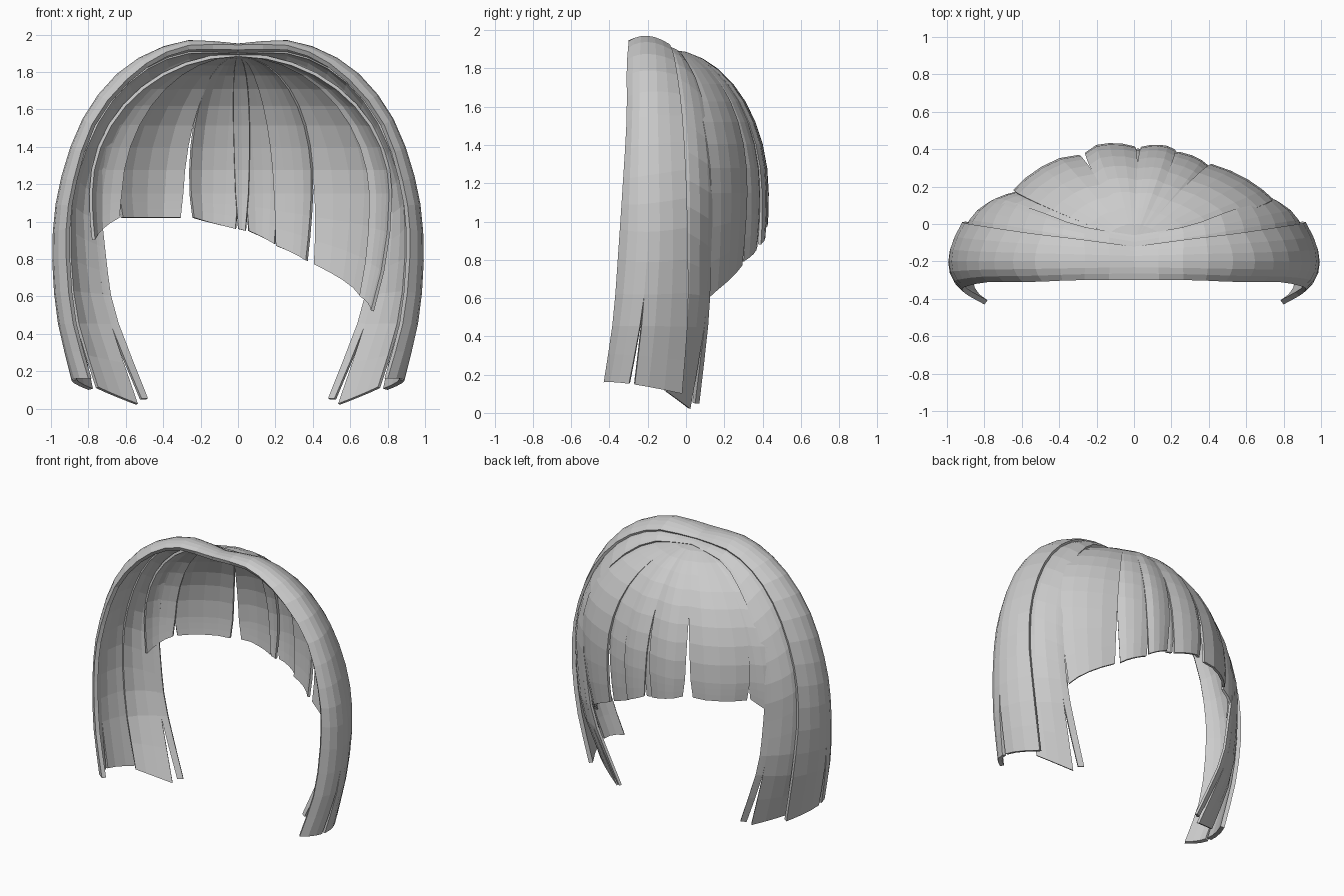
import bpy, bmesh, math
from mathutils import Vector

if "Cube" in bpy.data.objects:
    bpy.data.objects.remove(bpy.data.objects["Cube"])

hair = bpy.data.materials.new("hair grey")
hair.diffuse_color = (0.6, 0.6, 0.6, 1)
hair.use_nodes = True
hair.node_tree.nodes["Principled BSDF"].inputs["Base Color"].default_value = hair.diffuse_color


def along(points, s):
    """Catmull-Rom point at s (0..1) along a rail."""
    p = [Vector(q) for q in points]
    f = s * (len(p) - 1)
    i = min(int(f), len(p) - 2)
    t = f - i
    b, c = p[i], p[i + 1]
    a = p[i - 1] if i else 2 * b - c
    d = p[i + 2] if i + 2 < len(p) else 2 * c - b
    return 0.5 * (2 * b + (c - a) * t + (2 * a - 5 * b + 4 * c - d) * t * t
                  + (3 * b - a - 3 * c + d) * t ** 3)


def sheet(name, point, rows, cols, thick, mirror=False):
    """Thick strip of hair from point(u, s); u across, s from root to tip."""
    bm = bmesh.new()
    grid = [[bm.verts.new(point(c / cols, r / rows)) for c in range(cols + 1)]
            for r in range(rows + 1)]
    for r in range(rows):
        for c in range(cols):
            bm.faces.new((grid[r][c], grid[r + 1][c],
                          grid[r + 1][c + 1], grid[r][c + 1]))
    # Turn the faces away from the middle of the head
    bm.normal_update()
    mid = Vector((0, -0.15, 0.9))
    if sum((f.calc_center_median() - mid).dot(f.normal) for f in bm.faces) < 0:
        bmesh.ops.reverse_faces(bm, faces=bm.faces[:])
    mesh = bpy.data.meshes.new(name)
    bm.to_mesh(mesh)
    bm.free()
    mesh.materials.append(hair)
    ob = bpy.data.objects.new(name, mesh)
    bpy.context.collection.objects.link(ob)
    solid = ob.modifiers.new("thickness", 'SOLIDIFY')
    solid.thickness = thick
    solid.offset = -1
    if mirror:
        ob.modifiers.new("mirror", 'MIRROR')


def lock(name, rails, u0, u1, slit, start, thick):
    """Part of a side lock between u0 and u1; a slit opens beyond start."""
    def point(u, s):
        gap = slit * max(0, (s - start) / (1 - start))
        a = u0 + (gap if u0 > 0 else 0)
        b = u1 - (gap if u1 < 1 else 0)
        u = a + (b - a) * u
        p, q, r = (along(rail, s) for rail in rails)
        return (p * 2 * (u - 0.5) * (u - 1) + q * 4 * u * (1 - u)
                + r * 2 * u * (u - 0.5))
    sheet(name, point, 16, 3, thick, True)


# Outer side locks: front edge, crest and back edge, from parting to tip
outer = (
    [(0, -.30, 1.945), (.3, -.30, 1.935), (.55, -.31, 1.80), (.77, -.31, 1.54),
     (.885, -.33, 1.2), (.92, -.35, .9), (.89, -.38, .5), (.80, -.43, .16)],
    [(0, -.20, 1.95), (.3, -.2, 1.965), (.6, -.2, 1.83), (.82, -.2, 1.57),
     (.95, -.2, 1.22), (.993, -.2, .88), (.97, -.23, .5), (.89, -.28, .15)],
    [(0, -.12, 1.92), (.3, -.08, 1.92), (.55, -.05, 1.8), (.75, -.02, 1.57),
     (.88, 0, 1.25), (.92, .01, .9), (.88, .01, .5), (.80, -.02, .1)])
lock("outer_lock_front", outer, 0, 0.5, 0.045, 0.82, 0.028)
lock("outer_lock_back", outer, 0.5, 1, 0.03, 0.82, 0.028)

# Inner side locks, tucked under the outer ones
inner = (
    [(0, -.14, 1.915), (.3, -.1, 1.91), (.55, -.07, 1.79), (.75, -.05, 1.555),
     (.88, -.04, 1.22), (.91, -.04, .9), (.875, -.05, .5), (.76, -.1, .11)],
    [(0, -.10, 1.91), (.3, -.05, 1.895), (.54, 0, 1.76), (.73, .04, 1.5),
     (.84, .06, 1.17), (.84, .06, .85), (.79, .05, .5), (.645, -.03, .06)],
    [(0, -.06, 1.9), (.29, -.01, 1.86), (.51, .07, 1.7), (.67, .12, 1.44),
     (.735, .14, 1.12), (.71, .13, .8), (.66, .12, .5), (.49, .05, 0)])
lock("inner_lock", inner, 0, 0.85, 0.012, 0.88, 0.018)
wisp = (inner[0], inner[1], inner[2][:-1] + [(.49, .07, .05)])
lock("inner_lock_wisp", wisp, 0.85, 1, 0.05, 0.88, 0.018)

# Rounded cap of fringe strips around the +y side
EQUATOR = [(0, .415), (.2, .405), (.4, .33), (.65, .18), (.75, .13), (.9, -.03)]


def equator(x):
    a = abs(x)
    for (x0, y0), (x1, y1) in zip(EQUATOR, EQUATOR[1:]):
        if a <= x1 or x1 == .9:
            return Vector((x, y0 + (y1 - y0) * (a - x0) / (x1 - x0), 0))


def fringe(name, e0, z0, e1, z1, scale):
    def point(u, s):
        # Strips widen towards the crown so that the slits close
        grow = 0.06 * (1 - s)
        a = e0 - (grow if e0 > -0.7 else 0)
        b = e1 + (grow if e1 < 0.8 else 0)
        e = a + (b - a) * u
        tip = z0 + (z1 - z0) * u
        if s < 0.75:
            a = math.radians(1 + 89 * s / 0.75)
            r, z = math.sin(a), 1.15 + 0.75 * math.cos(a)
        else:
            z = 1.15 - (s - 0.75) / 0.25 * (1.15 - tip)
            r = 1 - 0.3 * (1.15 - z) ** 2
        bulge = 1 + 0.2 * min(e1 - e0, 0.25) * 4 * u * (1 - u)
        centre = Vector((0, -0.1, 0))
        p = centre + (equator(e) - centre) * r * scale * bulge
        p.z = z
        return p
    sheet(name, point, 12, 4 if e1 - e0 > 0.1 else 2, 0.018)


STRIPS = [(-.82, .90, -.66, 1.02), (-.63, 1.02, -.31, 1.02),
          (-.245, 1.02, -.01, .96), (.0, .96, .045, .95),
          (.055, .95, .205, .88), (.215, .87, .40, .79),
          (.43, .77, .73, .60), (.745, .60, .85, .52)]
for i, strip in enumerate(STRIPS):
    fringe("fringe_strip_%d" % (i + 1), *strip, 0.97 if i in (0, 3, 5, 7) else 1.0)
